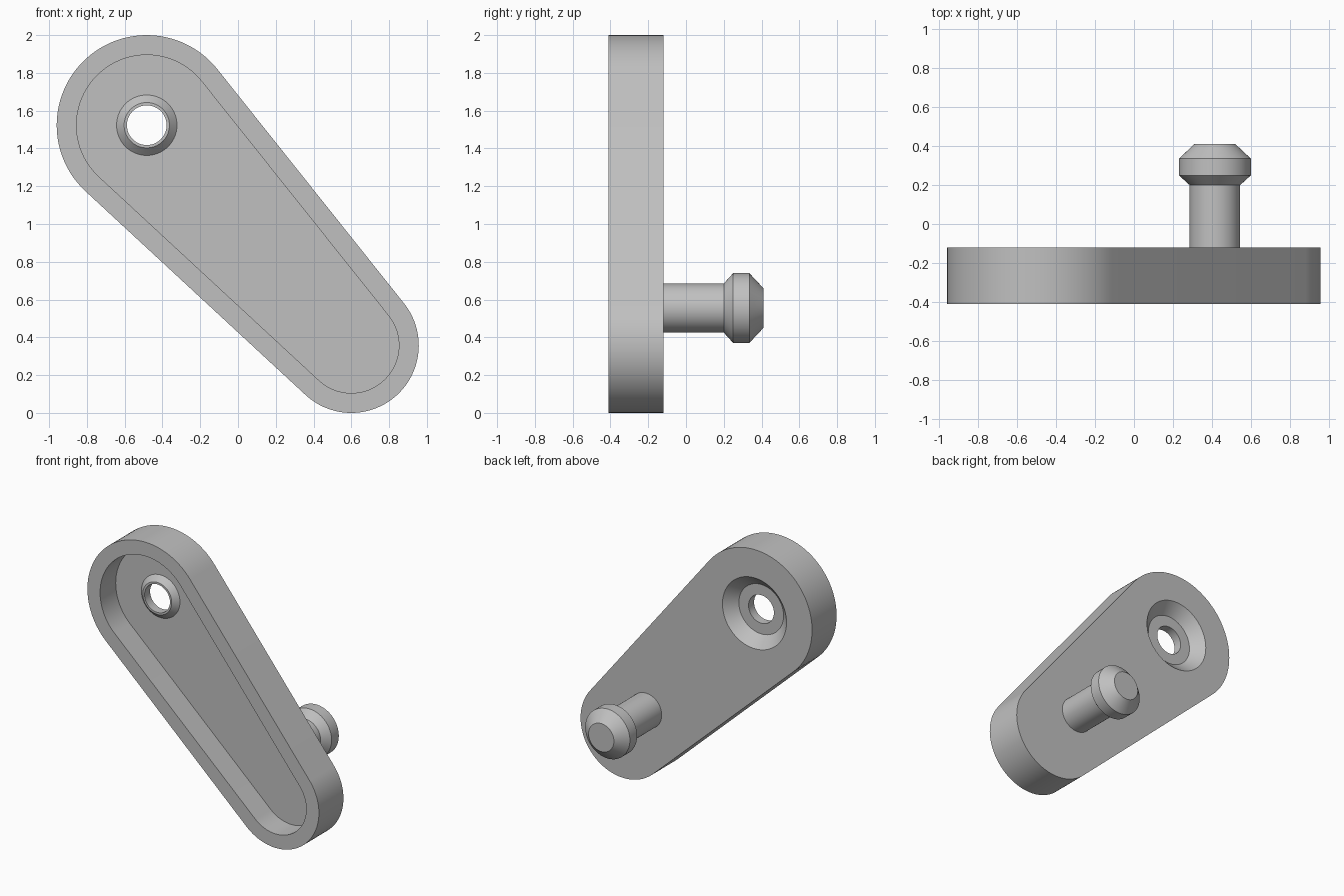
import bpy, bmesh
from math import sin, cos, pi, acos, atan2, hypot, radians

cube = bpy.data.objects.get("Cube")
if cube:
    bpy.data.objects.remove(cube, do_unlink=True)

grey = bpy.data.materials.new("plain grey")
grey.use_nodes = True
colour = (0.53, 0.53, 0.53, 1)
grey.diffuse_color = colour
grey.node_tree.nodes["Principled BSDF"].inputs["Base Color"].default_value = colour

BIG, SMALL = (-0.483, 1.523), (0.6, 0.357)      # arm end centres (x, z)
BIG_R, SMALL_R = 0.477, 0.357
FRONT, BACK, WALL = -0.41, -0.12, 0.105
FLOOR = BACK - WALL


def loft(name, loops):
    """Skin closed loops of equal length and cap both ends."""
    bm = bmesh.new()
    rings = [[bm.verts.new(p) for p in loop] for loop in loops]
    n = len(rings[0])
    for a, b in zip(rings, rings[1:]):
        for i in range(n):
            j = (i + 1) % n
            bm.faces.new((a[i], a[j], b[j], b[i]))
    bm.faces.new(rings[0])
    bm.faces.new(rings[-1])
    bmesh.ops.recalc_face_normals(bm, faces=bm.faces)
    mesh = bpy.data.meshes.new(name)
    bm.to_mesh(mesh)
    bm.free()
    mesh.materials.append(grey)
    obj = bpy.data.objects.new(name, mesh)
    bpy.context.collection.objects.link(obj)
    return obj


def lathe(name, centre, profile, n=96):
    """Revolve (radius, y) points about an axis along y."""
    return loft(name, [[(centre[0] + r * cos(2 * pi * i / n), y,
                         centre[1] + r * sin(2 * pi * i / n)) for i in range(n)]
                       for r, y in profile])


def tapered_slab(name, inset, y0, y1, n=48):
    """Two unequal round ends joined by their tangent lines."""
    dx, dz = SMALL[0] - BIG[0], SMALL[1] - BIG[1]
    heading = atan2(dz, dx)
    t = acos((BIG_R - SMALL_R) / hypot(dx, dz))
    outline = []
    for c, r, start, sweep in ((SMALL, SMALL_R, -t, 2 * t), (BIG, BIG_R, t, 2 * pi - 2 * t)):
        for i in range(n + 1):
            a = heading + start + sweep * i / n
            outline.append((c[0] + (r - inset) * cos(a), c[1] + (r - inset) * sin(a)))
    return loft(name, [[(x, y, z) for x, z in outline] for y in (y0, y1)])


def activate(obj):
    bpy.ops.object.select_all(action='DESELECT')
    obj.select_set(True)
    bpy.context.view_layer.objects.active = obj


def combine(obj, tool, operation):
    activate(obj)
    mod = obj.modifiers.new(operation.lower(), 'BOOLEAN')
    mod.operation, mod.solver, mod.object = operation, 'EXACT', tool
    bpy.ops.object.modifier_apply(modifier=mod.name)
    bpy.data.objects.remove(tool, do_unlink=True)


# Hollow arm, open at the front
arm = tapered_slab("arm", 0, FRONT, BACK)
combine(arm, tapered_slab("pocket_cutter", WALL, FRONT - 0.1, FLOOR), 'DIFFERENCE')

# Chamfered boss in the pocket, around the hole
boss = lathe("boss", BIG, [(0.16, FLOOR + 0.02), (0.16, FLOOR), (0.12, FLOOR - 0.04)])
combine(arm, boss, 'UNION')

# Through hole with a stepped countersink from the back
hole = lathe("hole_cutter", BIG, [(0.285, BACK + 0.02), (0.185, BACK - 0.08),
                                  (0.105, BACK - 0.08), (0.105, FRONT)])
combine(arm, hole, 'DIFFERENCE')

# Pin with a bevelled head on the back
pin = lathe("pin", (0.415, 0.555), [(0.13, BACK - 0.03), (0.13, 0.2), (0.185, 0.25),
                                    (0.185, 0.335), (0.105, 0.41)])

for part in (arm, pin):
    activate(part)
    bpy.ops.object.shade_smooth_by_angle(angle=radians(25))
